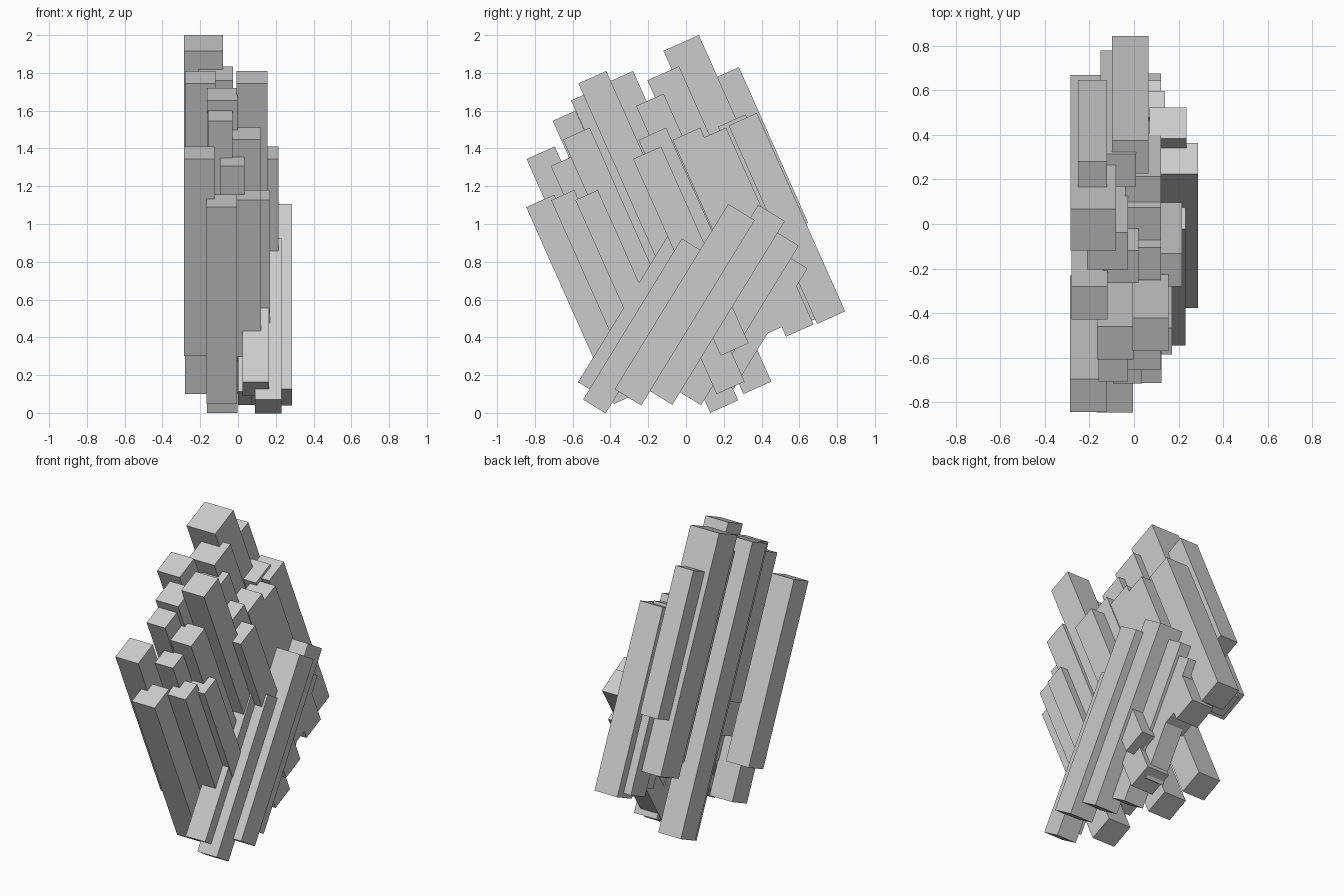
import bpy, math
from mathutils import Matrix, Vector

def column(name, x0, x1, y, z, length, lean):
    """Square column hanging from its top +y corner (y, z); lean in degrees toward +y."""
    a = math.radians(lean)
    w = x1 - x0
    across = Vector((0, math.cos(a), -math.sin(a)))
    along = Vector((0, math.sin(a), math.cos(a)))
    c = Vector(((x0 + x1) / 2, y, z)) - across * w / 2 - along * length / 2
    bpy.ops.mesh.primitive_cube_add(size=1)
    ob = bpy.context.object
    ob.name = name
    ob.data.transform(Matrix.Translation(c) @ Matrix.Rotation(-a, 4, 'X')
                      @ Matrix.Diagonal((w, w, length, 1)))

# Main cluster, leaning toward the front: x0, x1, top y, top z, length
main = [
    (-.285, -.08, .068, 2.0, 1.475),
    (-.25, -.122, .28, 1.83, .90),
    (-.21, -.027, -.037, 1.835, 1.28),
    (-.007, .155, -.422, 1.81, 1.80),
    (-.28, -.118, -.28, 1.81, 1.80),
    (-.165, -.003, -.46, 1.72, 1.81),
    (-.16, -.028, -.585, 1.60, .91),
    (-.287, -.124, -.695, 1.41, 1.14),
    (-.168, -.005, -.697, 1.155, 1.14),
    (-.095, .035, -.597, 1.36, .91),
    (-.01, .123, -.592, 1.18, .91),
    (.04, .17, -.467, 1.18, .91),
    (-.035, .12, -.51, 1.51, 1.14),
    (.053, .215, -.132, 1.41, 1.14),
    (-.14, .02, -.118, 1.69, 1.14),
    (-.04, .12, -.105, 1.51, 1.14),
    (-.04, .12, .075, 1.51, 1.14),
    (-.15, .01, .315, 1.58, 1.14),
    (-.098, .065, .375, 1.588, 1.15),
    (-.04, .12, .212, 1.51, 1.14),
]
for i, p in enumerate(main):
    column(f"main_column_{i + 1}", *p, -24)

# Crossing cluster, leaning toward the back
cross = [
    (.09, .23, .097, .85, 1.0),
    (.122, .287, .364, 1.02, 1.15),
    (.07, .235, .523, 1.015, 1.14),
    (0, .14, .597, .885, .99),
    (-.01, .12, .643, .765, .75),
    (.025, .165, .06, .925, .98),
]
for i, p in enumerate(cross):
    column(f"cross_column_{i + 1}", *p, 31.5)
